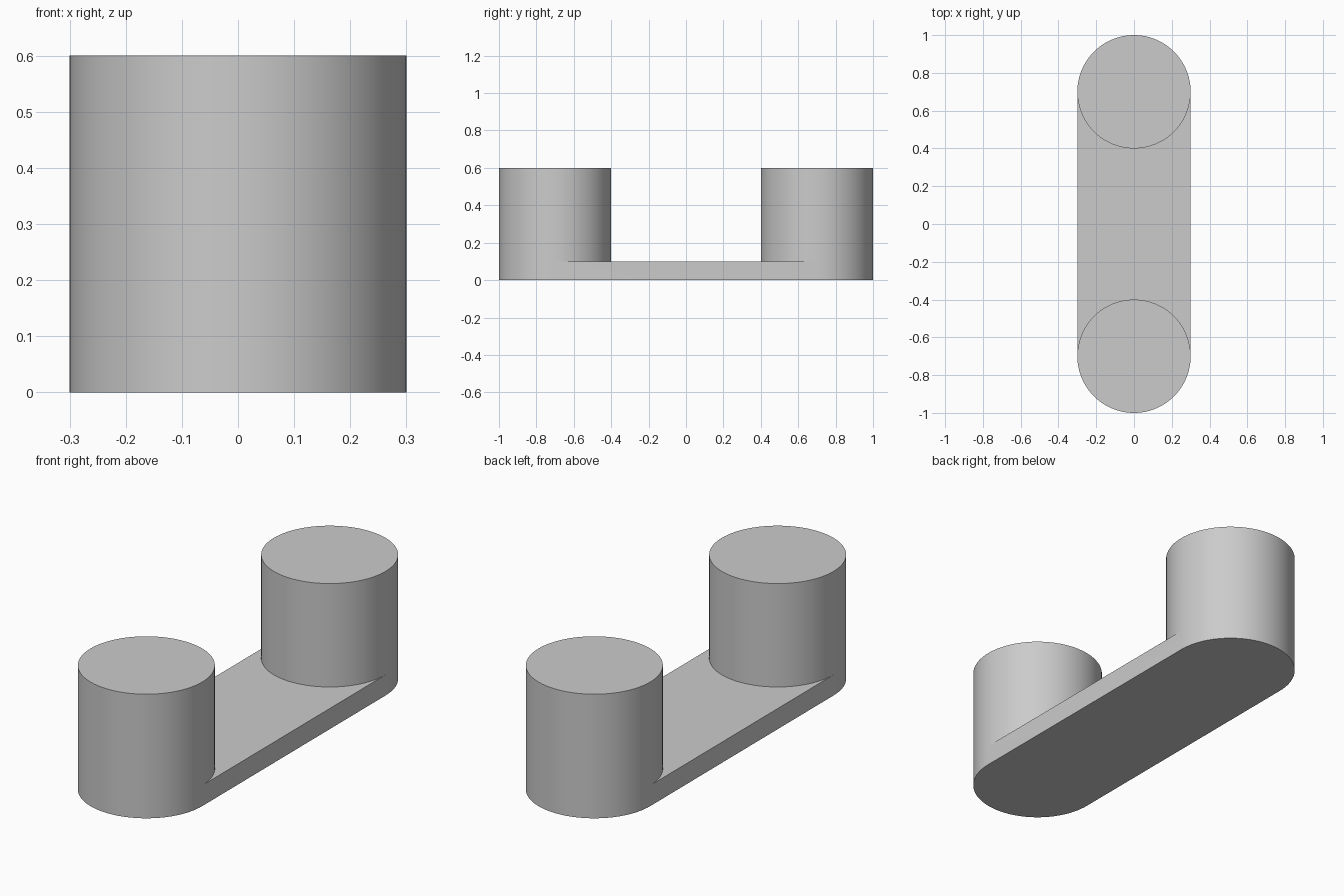
import bpy, bmesh, math

cube = bpy.data.objects.get("Cube")
if cube:
    bpy.data.objects.remove(cube)

RADIUS, OFFSET, BASE, HEIGHT, SEGMENTS = 0.3, 0.7, 0.1, 0.6, 96
HALF = SEGMENTS // 2

grey = bpy.data.materials.new("light grey")
grey.use_nodes = True
colour = (0.6, 0.6, 0.6, 1)
grey.diffuse_color = colour
grey.node_tree.nodes["Principled BSDF"].inputs["Base Color"].default_value = colour

bm = bmesh.new()


def ring(y):
    """Circle of vertices, counter-clockwise from +x."""
    angles = [2 * math.pi * i / SEGMENTS for i in range(SEGMENTS)]
    return [bm.verts.new((RADIUS * math.cos(a), y + RADIUS * math.sin(a), 0)) for a in angles]


# Floor plan: two discs joined by a web between their inner halves
front, back = ring(-OFFSET), ring(OFFSET)
web = front[:HALF + 1] + back[HALF:] + back[:1]
plan = [bm.faces.new(loop) for loop in (front, back, web)]

# Raise the plan into the base plate
raised = bmesh.ops.extrude_face_region(bm, geom=plan, use_keep_orig=True)["geom"]
bmesh.ops.translate(bm, vec=(0, 0, BASE),
                    verts=[g for g in raised if isinstance(g, bmesh.types.BMVert)])

# Raise the two discs into the posts
tops = [g for g in raised if isinstance(g, bmesh.types.BMFace)
        and abs(g.normal.z) > 0.9 and len(g.verts) == SEGMENTS]
posts = bmesh.ops.extrude_discrete_faces(bm, faces=tops)["faces"]
bmesh.ops.translate(bm, vec=(0, 0, HEIGHT - BASE),
                    verts=[v for f in posts for v in f.verts])

# Merge the flat underside into one face
under = [e for e in bm.edges if len(e.link_faces) > 1
         and all(abs(v.co.z) < 1e-5 for f in e.link_faces for v in f.verts)]
bmesh.ops.dissolve_edges(bm, edges=under, use_verts=True)
bmesh.ops.recalc_face_normals(bm, faces=bm.faces)

mesh = bpy.data.meshes.new("base_with_posts")
bm.to_mesh(mesh)
bm.free()
mesh.materials.append(grey)
body = bpy.data.objects.new("base_with_posts", mesh)
bpy.context.collection.objects.link(body)

# Smooth round walls with crisp rims
bpy.ops.object.select_all(action='DESELECT')
body.select_set(True)
bpy.context.view_layer.objects.active = body
bpy.ops.object.shade_smooth_by_angle(angle=math.radians(30))
